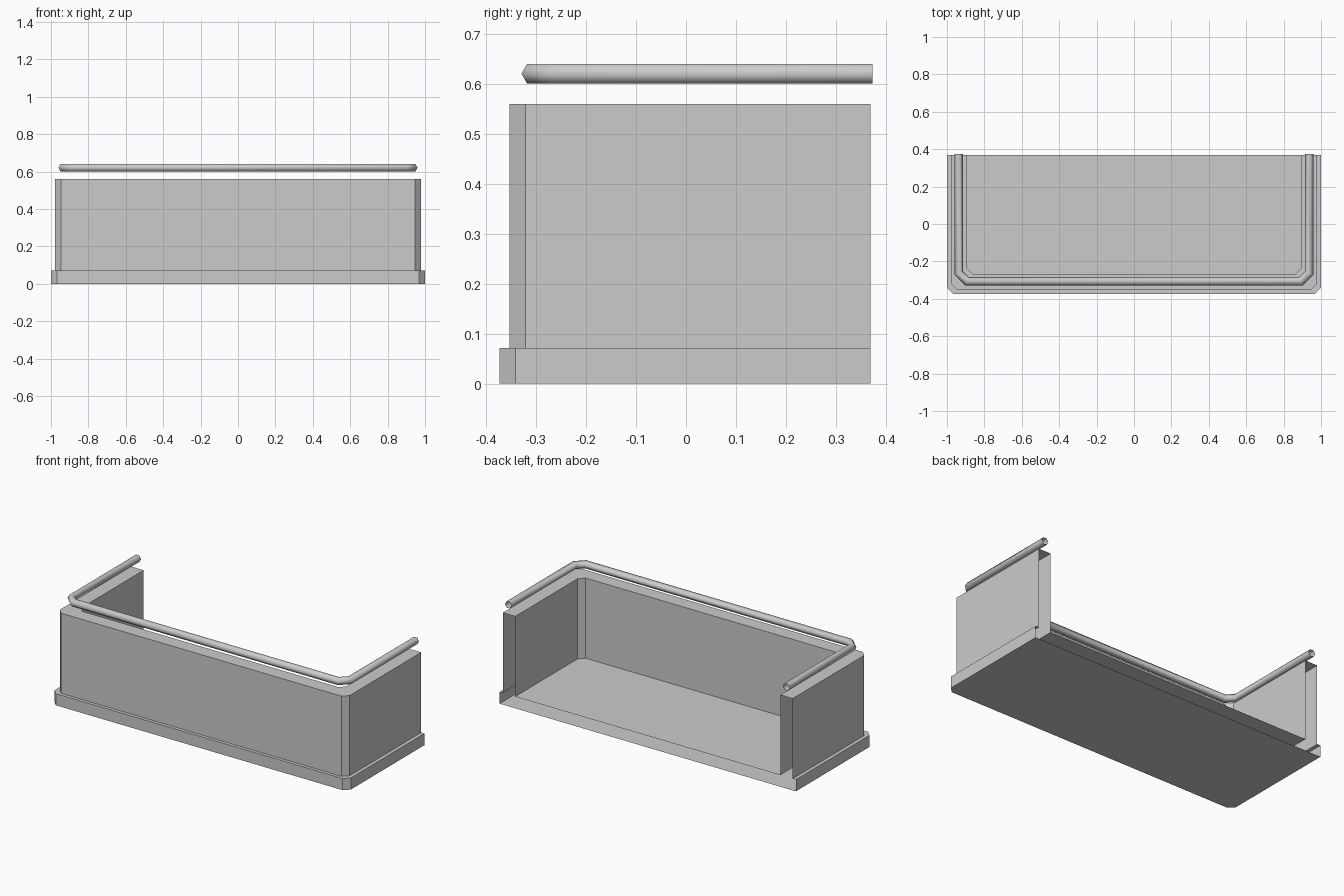
import bpy, math

if "Cube" in bpy.data.objects:
    bpy.data.objects.remove(bpy.data.objects["Cube"])

BACK = 0.369


def path(half_x, front_y, chamfer, z, back=BACK):
    """U-shaped outline, open at the back, with chamfered front corners."""
    left = [(-half_x, back, z), (-half_x, front_y + chamfer, z),
            (-half_x + chamfer, front_y, z)]
    return left + [(-x, y, z) for x, y, z in reversed(left)]


def loft(name, paths, cap_ends=False, closed=False):
    """Skin a list of outlines into one sheet; optionally fill first and last."""
    n = len(paths[0])
    verts = [p for ring in paths for p in ring]
    faces = []
    for r in range(len(paths) if closed else len(paths) - 1):
        a, b = r * n, (r + 1) % len(paths) * n
        faces += [(a + i, a + i + 1, b + i + 1, b + i) for i in range(n - 1)]
    if cap_ends:
        last = (len(paths) - 1) * n
        faces += [tuple(reversed(range(n))), tuple(range(last, last + n))]
    mesh = bpy.data.meshes.new(name)
    mesh.from_pydata(verts, [], faces)
    mesh.update()
    obj = bpy.data.objects.new(name, mesh)
    bpy.context.collection.objects.link(obj)
    return obj


# balcony body: bottom, skirt, ledge, hollow wall and floor, open at the back
loft("balcony_body", [
    path(1.0, -0.373, 0.032, 0.0),
    path(1.0, -0.373, 0.032, 0.071),
    path(0.978, -0.353, 0.032, 0.071),
    path(0.978, -0.353, 0.032, 0.56),
    path(0.895, -0.266, 0.032, 0.56),
    path(0.895, -0.266, 0.032, 0.071),
], cap_ends=True)

# handrail: six-sided tube with open ends, floating above the wall
R = 0.0225
rings = []
for k in range(6):
    a = k * math.pi / 3
    d = R * math.cos(a)
    rings.append(path(0.9375 + d, -0.307 - d, 0.045 + d * (2 - math.sqrt(2)),
                      0.6205 + R * math.sin(a), back=0.373))
rail = loft("handrail", rings, closed=True)
bpy.context.view_layer.objects.active = rail
rail.select_set(True)
bpy.ops.object.shade_smooth_by_angle(angle=math.radians(65))
